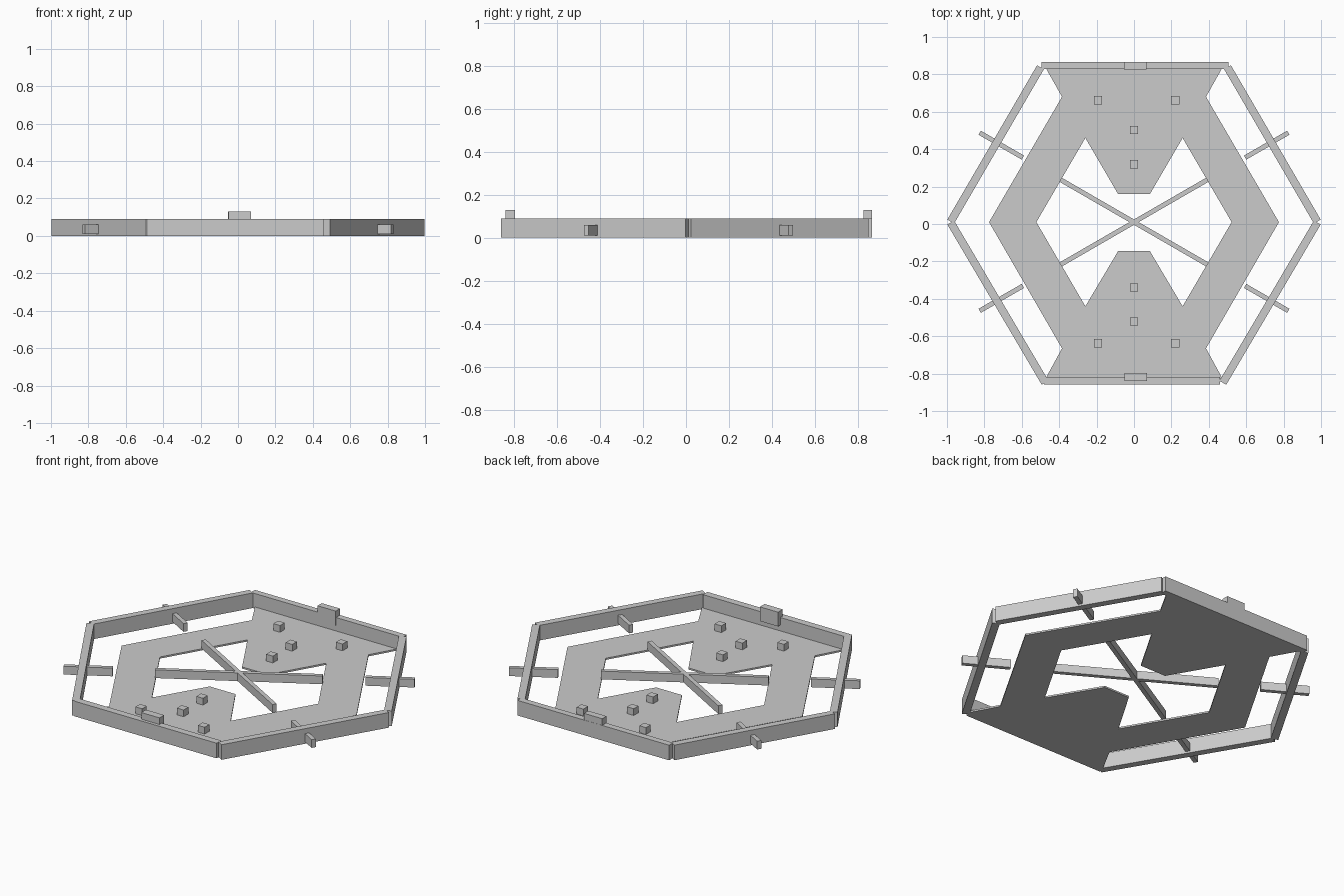
import bpy
import bmesh
from mathutils import Vector, Matrix

cube = bpy.data.objects.get("Cube")
if cube:
    bpy.data.objects.remove(cube, do_unlink=True)

grey = bpy.data.materials.new("light grey")
grey.use_nodes = True
grey.diffuse_color = (0.6, 0.6, 0.6, 1)
grey.node_tree.nodes["Principled BSDF"].inputs["Base Color"].default_value = (0.6, 0.6, 0.6, 1)


def finish(name, bm):
    bmesh.ops.recalc_face_normals(bm, faces=bm.faces)
    mesh = bpy.data.meshes.new(name)
    bm.to_mesh(mesh)
    bm.free()
    mesh.materials.append(grey)
    obj = bpy.data.objects.new(name, mesh)
    bpy.context.collection.objects.link(obj)
    return obj


def block(name, centre, size, angle=0.0):
    bm = bmesh.new()
    bmesh.ops.create_cube(bm, size=1, matrix=Matrix.Translation(centre)
                          @ Matrix.Rotation(angle, 4, 'Z') @ Matrix.Diagonal((*size, 1)))
    return finish(name, bm)


def beam(name, start, end, width, low, high):
    """Straight bar between two plan points."""
    a, b = Vector(start), Vector(end)
    d = b - a
    mid = (a + b) / 2
    return block(name, (mid.x, mid.y, (low + high) / 2), (d.length, width, high - low),
                 Vector((d.x, d.y, 0)).to_track_quat('X', 'Z').to_euler().z)


# Floor plate: two mirror-image halves, each a simple outline around the opening
outer = [(0, 0.84), (0.475, 0.84), (0.385, 0.68), (0.775, 0.01),
         (0.385, -0.665), (0.475, -0.83), (0, -0.83)]
inner = [(0, -0.145), (0.085, -0.145), (0.26, -0.44), (0.522, 0.01),
         (0.26, 0.46), (0.085, 0.16), (0, 0.16)]
bm = bmesh.new()
for side in (1, -1):
    face = bm.faces.new([bm.verts.new((side * x, y, 0)) for x, y in outer + inner])
    if side < 0:
        face.normal_flip()
bmesh.ops.remove_doubles(bm, verts=bm.verts, dist=0.0001)
extruded = bmesh.ops.extrude_face_region(bm, geom=bm.faces[:])["geom"]
bmesh.ops.translate(bm, vec=(0, 0, 0.01),
                    verts=[v for v in extruded if isinstance(v, bmesh.types.BMVert)])
finish("floor_plate", bm)

# Hexagonal rim of six walls
HEIGHT, WALL = 0.09, 0.042
beam("back_wall", (-0.495, 0.847), (0.505, 0.847), 0.038, 0, HEIGHT)
beam("front_wall", (-0.48, -0.838), (0.46, -0.838), WALL, 0, HEIGHT)
for label, s in (("left", 1), ("right", -1)):
    beam(label + "_back_wall", (s * 0.98, 0.013), (s * 0.5, 0.838), WALL, 0, HEIGHT)
    beam(label + "_front_wall", (s * 0.98, 0.008), (s * 0.475, -0.849), WALL, 0, HEIGHT)

# Crossed bars over the opening, and stubs through the side walls
for label, s in (("rising", 1), ("falling", -1)):
    beam(label + "_cross_bar", (-s * 0.393, -0.217), (s * 0.393, 0.237), 0.025, 0.011, 0.06)
for label, s in (("left", 1), ("right", -1)):
    for end, t in (("back", 1), ("front", -1)):
        beam(f"{label}_{end}_stub", (s * 0.594, 0.012 + t * 0.343),
             (s * 0.825, 0.012 + t * 0.476), 0.025, 0.011, 0.06)

# Tabs on the front and back walls
block("back_tab", (0.007, 0.845, 0.087), (0.12, 0.04, 0.085))
block("front_tab", (0.01, -0.818, 0.087), (0.12, 0.044, 0.085))

# Small pegs on the plate
for end, t in (("back", 1), ("front", -1)):
    for i, (x, y) in enumerate([(-0.193, 0.65), (0.22, 0.65), (0, 0.512), (0, 0.329)]):
        block(f"{end}_peg_{i + 1}", (x, t * y + 0.0 + (0.012 if i < 2 else -0.01), 0.028),
              (0.044, 0.044, 0.045))
